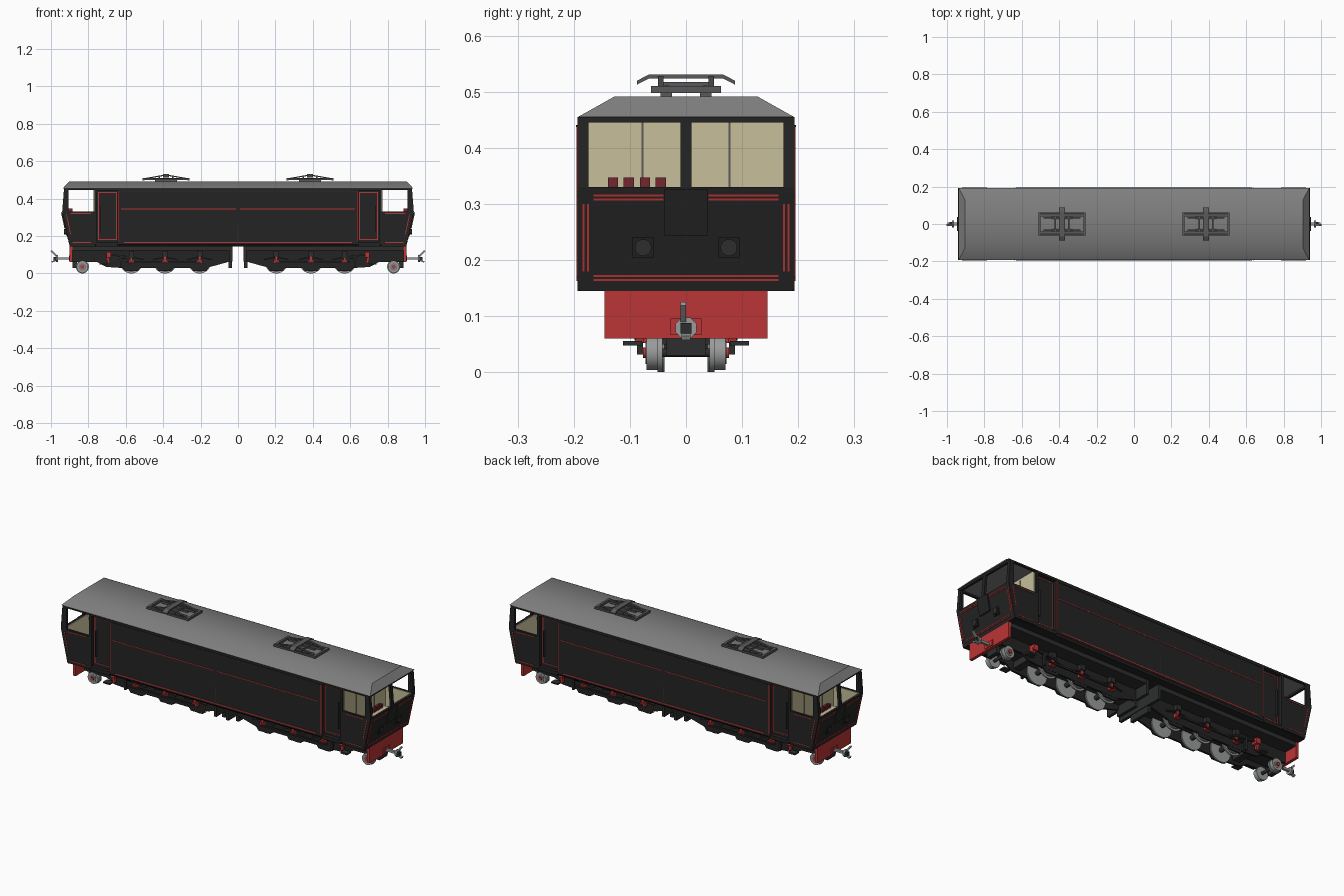
import bpy, bmesh, math

if "Cube" in bpy.data.objects:
    bpy.data.objects.remove(bpy.data.objects["Cube"])

def material(name, r, g, b):
    m = bpy.data.materials.new(name)
    m.diffuse_color = (r, g, b, 1)
    m.use_nodes = True
    m.node_tree.nodes["Principled BSDF"].inputs["Base Color"].default_value = m.diffuse_color
    return m

BLACK = material("body black", .017, .017, .017)
FRAME = material("frame charcoal", .026, .027, .027)
ROOF = material("roof grey", .21, .21, .21)
RED = material("signal red", .5, .035, .035)
CREAM = material("cab cream", .57, .52, .32)
METAL = material("pale metal", .32, .33, .33)
PANTO = material("collector grey", .1, .1, .1)
MAROON = material("handle maroon", .17, .02, .03)

def mesh(name, verts, faces, mat, mir="", smooth=False):
    me = bpy.data.meshes.new(name)
    me.from_pydata(verts, [], faces)
    bm = bmesh.new()
    bm.from_mesh(me)
    bmesh.ops.recalc_face_normals(bm, faces=bm.faces)
    bm.to_mesh(me)
    bm.free()
    me.materials.append(mat)
    if smooth:
        me.shade_smooth()
        me.set_sharp_from_angle(angle=math.radians(40))
    ob = bpy.data.objects.new(name, me)
    bpy.context.collection.objects.link(ob)
    if mir:
        mod = ob.modifiers.new("mirror", "MIRROR")
        mod.use_axis = ("x" in mir, "y" in mir, False)
        mod.use_mirror_merge = False
    return ob

def prism(name, pts, axis, lo, hi, mat, mir="", smooth=False):
    """Extrude a 2D outline along an axis."""
    put = {"x": lambda p, t: (t, p[0], p[1]), "y": lambda p, t: (p[0], t, p[1]),
           "z": lambda p, t: (p[0], p[1], t)}[axis]
    n = len(pts)
    verts = [put(p, t) for t in (lo, hi) for p in pts]
    faces = [list(range(n)), list(range(n, 2 * n))]
    faces += [(i, (i + 1) % n, n + (i + 1) % n, n + i) for i in range(n)]
    return mesh(name, verts, faces, mat, mir, smooth)

def box(name, x0, x1, y0, y1, z0, z1, mat, mir=""):
    return prism(name, [(x0, z0), (x1, z0), (x1, z1), (x0, z1)], "y", y0, y1, mat, mir)

def ring(u, v, r, n=24):
    return [(u + r * math.cos((i + .5) * math.tau / n), v + r * math.sin((i + .5) * math.tau / n)) for i in range(n)]

def bar(name, x0, z0, x1, z1, t, y0, y1, mat, mir):
    """Slanted bar in the x-z plane, thickness t."""
    d = math.hypot(x1 - x0, z1 - z0)
    a, b = -(z1 - z0) / d * t / 2, (x1 - x0) / d * t / 2
    prism(name, [(x0 + a, z0 + b), (x1 + a, z1 + b), (x1 - a, z1 - b), (x0 - a, z0 - b)], "y", y0, y1, mat, mir)

def nose_x(z):
    return .90 + .04 * (z - .145) / .185

def nose_plate(name, y0, y1, z0, z1, depth, mat, mir):
    a, b = nose_x(z0), nose_x(z1)
    prism(name, [(a - .004, z0), (a + depth, z0), (b + depth, z1), (b - .004, z1)], "y", y0, y1, mat, mir)

# Main body between the doors
section = [(-.185, .145), (.185, .145), (.193, .155), (.193, .455), (-.193, .455), (-.193, .155)]
prism("engine_room", section, "x", -.645, .645, BLACK)

# Recessed door bays with frame, steps and red lining
box("door_bay", .645, .765, -.172, .172, .145, .455, BLACK, "x")
prism("door_post", section, "x", .755, .768, BLACK, "x")
box("door_header", .645, .76, .17, .193, .443, .455, BLACK, "xy")
box("door_step", .645, .76, .17, .193, .145, .165, BLACK, "xy")
for x in (.648, .744):
    box("door_lining_upright", x, x + .004, .17, .174, .18, .435, RED, "xy")
for z in (.18, .431):
    box("door_lining_rail", .648, .748, .17, .174, z, z + .004, RED, "xy")
box("door_handle", .735, .739, .172, .184, .22, .36, FRAME, "xy")

# Side lining and panel frames
box("lower_stripe", -.61, .61, .192, .195, .163, .169, RED, "y")
box("upper_stripe", .012, .625, .192, .195, .343, .347, RED, "xy")
box("side_stripe_end", .638, .642, .192, .195, .17, .44, RED, "xy")
box("panel_top_rail", -.63, .63, .192, .196, .437, .441, FRAME, "y")
box("panel_joint", -.002, .002, .192, .195, .165, .26, FRAME, "y")

# Cab shell: walls, sloped nose, window posts
prism("cab_side", [(.765, .148), (.9, .148), (.94, .33), (.765, .33)], "y", .181, .193, BLACK, "xy")
prism("cab_corner_pillar", [(.906, .33), (.94, .33), (.93, .455), (.906, .455)], "y", .181, .193, BLACK, "xy")
box("cab_side_header", .765, .931, .181, .193, .446, .455, BLACK, "xy")
prism("cab_nose", [(.888, .145), (.9, .145), (.94, .33), (.928, .33)], "y", -.19, .19, BLACK, "x")
front = [(.928, .329), (.94, .329), (.93, .455), (.918, .455)]
prism("windscreen_post", front, "y", -.01, .01, BLACK, "x")
prism("windscreen_side_post", front, "y", .174, .19, BLACK, "xy")
box("windscreen_header", .919, .931, -.19, .19, .445, .455, BLACK, "x")
box("cab_floor", .765, .895, -.185, .185, .145, .157, BLACK, "x")

# Cab interior
box("cab_bulkhead", .766, .772, -.181, .181, .157, .455, CREAM, "x")
box("bulkhead_door_seam", .772, .7735, .076, .079, .16, .445, PANTO, "xy")
prism("cab_inner_side", [(.77, .157), (.89, .157), (.927, .328), (.77, .328)], "y", .177, .1815, CREAM, "xy")
prism("cab_inner_nose", [(.884, .157), (.89, .157), (.928, .328), (.922, .328)], "y", -.18, .18, CREAM, "x")
for s in (1, -1):
    def rbox(name, x0, x1, y0, y1, z0, z1, mat):
        box(name, min(s * x0, s * x1), max(s * x0, s * x1), min(s * y0, s * y1), max(s * y0, s * y1), z0, z1, mat)
    rbox("control_desk", .875, .922, -.165, -.015, .30, .326, CREAM)
    for y in (-.13, -.102, -.073, -.045):
        rbox("control_handle", .885, .905, y - .009, y + .009, .325, .347, MAROON)

# Red lining on the nose and cab sides
for z in (.3065, .3135):
    nose_plate("nose_upper_lining", .04, .165, z, z + .0035, .002, RED, "xy")
for z in (.163, .170):
    nose_plate("nose_lower_lining", -.165, .165, z, z + .0035, .002, RED, "x")
for y in (.173, .181):
    nose_plate("nose_side_lining", y, y + .0035, .18, .30, .002, RED, "xy")
bar("cab_side_lining_slope", .895, .21, .917, .315, .004, .192, .195, RED, "xy")
bar("cab_side_lining_top", .785, .32, .895, .32, .004, .192, .195, RED, "xy")
bar("cab_side_lining_foot", .785, .165, .885, .165, .004, .192, .195, RED, "xy")

# Nose locker and marker lamps
nose_plate("nose_locker", -.038, .038, .243, .327, .007, BLACK, "x")
nose_plate("lamp_base", .058, .095, .204, .241, .006, BLACK, "xy")
prism("lamp_rim", ring(.0765, .2225, .015, 16), "x", .91, .929, FRAME, "xy", True)

# Hipped roof
roof = [(sx * x, sy * y, z) for x, y, z in ((.937, .193, .455), (.903, .127, .492))
        for sx, sy in ((1, 1), (-1, 1), (-1, -1), (1, -1))]
mesh("roof", roof, [(0, 1, 2, 3), (4, 5, 6, 7), (0, 1, 5, 4), (1, 2, 6, 5), (2, 3, 7, 6), (3, 0, 4, 7)],
     ROOF, "", True)

# Folded current collectors
C = .385
for y in (-.035, .035):
    box("collector_foot", C - .06, C + .06, y - .01, y + .01, .49, .5, PANTO, "x")
for d in (-1, 1):
    x = C + d * .12
    box("collector_end_bar", x - .006, x + .006, -.062, .062, .498, .51, PANTO, "x")
    box("collector_cross_bar", C + d * .035 - .004, C + d * .035 + .004, -.05, .05, .51, .518, PANTO, "x")
    bar("collector_arm", C + d * .12, .506, C + d * .01, .525, .006, .04, .05, PANTO, "xy")
box("collector_side_rail", C - .125, C + .125, .053, .062, .499, .508, PANTO, "xy")
box("collector_inner_rail", C - .1, C + .1, .03, .038, .501, .511, PANTO, "xy")
head = [(-.087, .513), (-.066, .524), (.066, .524), (.087, .513), (.087, .52), (.066, .531), (-.066, .531), (-.087, .52)]
prism("collector_head", head, "x", C - .015, C + .015, PANTO, "x")

# Underframe and red buffer beams
box("footplate", .035, .885, -.143, .143, .122, .147, FRAME, "x")
box("buffer_beam", .884, .9, -.145, .145, .06, .146, RED, "x")
box("beam_pad", .898, .904, -.028, .028, .067, .096, RED, "x")
box("centre_headstock", .03, .045, -.145, .145, .065, .147, FRAME, "x")
box("centre_hanger", .033, .05, -.066, .066, .03, .14, FRAME, "x")

# Bogie side frames
side = [(.885, .135), (.885, .062), (.75, .06), (.705, .035), (.63, .03), (.17, .03), (.13, .04), (.04, .065), (.04, .135)]
prism("bogie_frame", side, "y", .056, .067, BLACK, "xy")
box("bogie_cross_stay", .66, .70, -.056, .056, .05, .12, FRAME, "x")
box("bogie_well", .05, .88, -.05, .05, .085, .125, FRAME, "x")
box("bogie_nose_stay", .86, .884, -.035, .035, .03, .07, FRAME, "x")

# Driving wheels, axle gear and brake hangers
for x in (.205, .39, .57):
    prism("wheel_tread", ring(x, .062, .052), "y", .044, .056, METAL, "xy", True)
    prism("wheel_flange", ring(x, .061, .061), "y", .038, .045, METAL, "xy", True)
    prism("axle", ring(x, .062, .012, 12), "y", -.04, .04, FRAME, "x", True)
    prism("axle_guard", [(x - .055, .04), (x - .035, .014), (x + .035, .014), (x + .055, .04)], "y", .058, .066, BLACK, "xy")
    box("axle_box", x - .016, x + .016, .066, .085, .052, .072, RED, "xy")
    box("spring_post", x - .007, x + .007, .066, .082, .07, .092, RED, "xy")
    box("spring_block", x - .014, x + .014, .066, .09, .092, .12, FRAME, "xy")
    bar("leaf_spring", x - .065, .074, x, .088, .006, .068, .08, FRAME, "xy")
    bar("leaf_spring", x + .065, .074, x, .088, .006, .068, .08, FRAME, "xy")
box("brake_cylinder", .678, .704, .066, .1, .085, .115, RED, "xy")
bar("brake_lever", .69, .055, .70, .1, .014, .075, .09, RED, "xy")
bar("brake_rod", .55, .085, .68, .1, .008, .078, .088, FRAME, "xy")
box("coupling_rod", .2, .6, .085, .092, .057, .065, FRAME, "xy")
box("brake_hanger", .62, .632, .077, .087, .032, .1, FRAME, "xy")
box("step_bracket", .70, .74, .078, .112, .048, .056, FRAME, "xy")

# Leading wheels
prism("leading_wheel", ring(.832, .035, .031), "y", .05, .07, METAL, "xy", True)
prism("leading_wheel_flange", ring(.832, .035, .035), "y", .042, .051, METAL, "xy", True)
prism("leading_wheel_ring", ring(.832, .035, .02), "y", .069, .072, ROOF, "xy", True)
prism("leading_hub", ring(.832, .035, .01, 12), "y", .07, .077, RED, "xy", True)
prism("leading_axle", ring(.832, .035, .008, 12), "y", -.045, .045, FRAME, "x", True)

# Couplings
box("coupling_bar", .9, .97, -.007, .007, .074, .086, METAL, "x")
prism("coupling_collar", ring(0, .079, .02, 8), "x", .962, .974, METAL, "x")
box("coupling_socket", .97, .986, -.01, .01, .069, .088, FRAME, "x")
bar("coupling_lever", .966, .088, .998, .122, .009, -.01, 0, METAL, "x")
bar("coupling_lower_jaw", .966, .074, .996, .061, .008, -.008, .008, METAL, "x")
